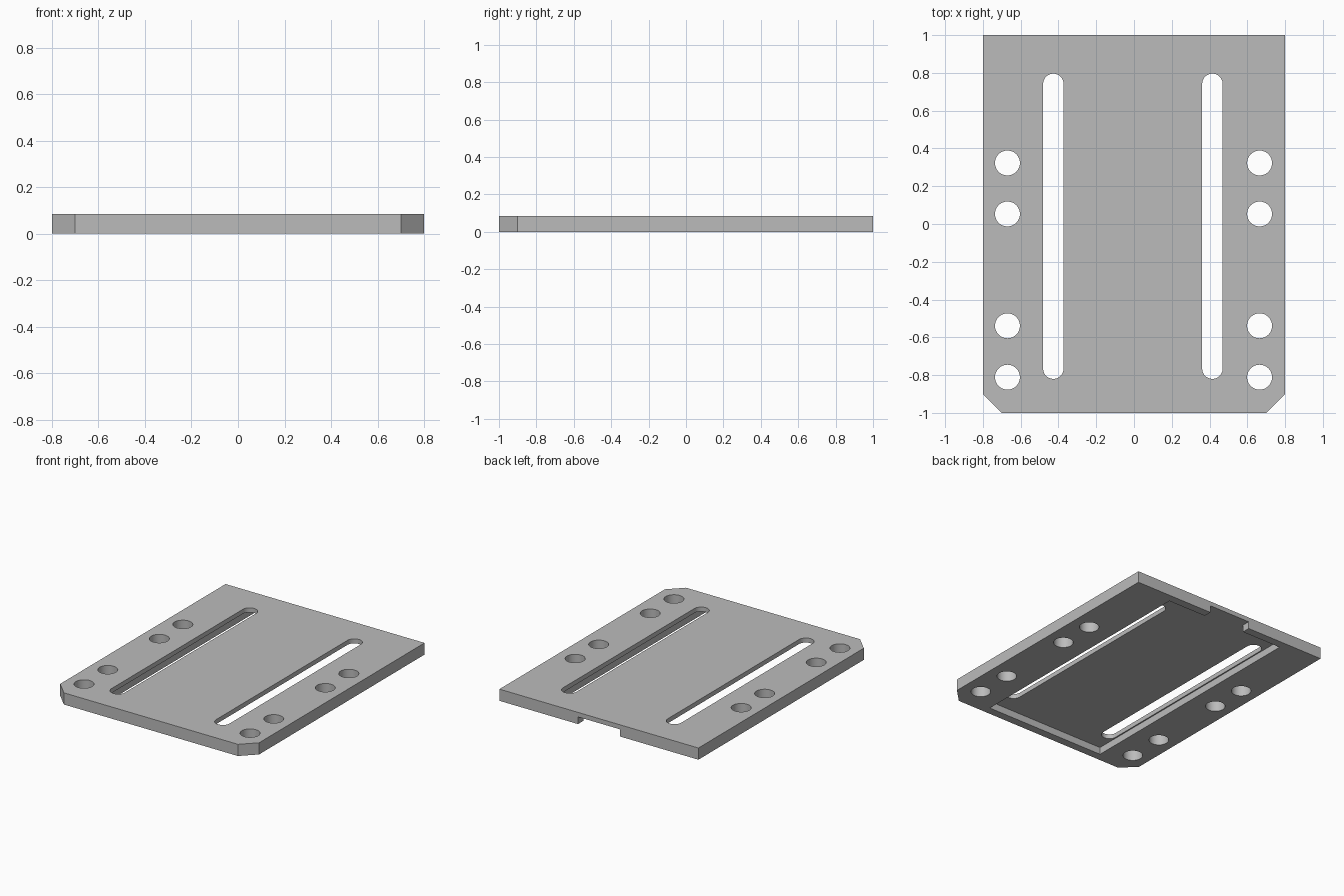
import bpy
import bmesh
from math import pi, cos, sin

old = bpy.data.objects.get("Cube")
if old:
    bpy.data.objects.remove(old, do_unlink=True)

THICK = 0.085
POCKET_DEPTH = 0.052
HOLE_R = 0.066
SLOT_R = 0.054

grey = bpy.data.materials.new("plain grey")
grey.use_nodes = True
colour = (0.5, 0.5, 0.5, 1)
grey.diffuse_color = colour
grey.node_tree.nodes["Principled BSDF"].inputs["Base Color"].default_value = colour


def prism(name, outline, z0, z1):
    """Extrude a counter-clockwise outline from z0 to z1."""
    bm = bmesh.new()
    face = bm.faces.new([bm.verts.new((x, y, z0)) for x, y in outline])
    top = bmesh.ops.extrude_face_region(bm, geom=[face])["geom"]
    bmesh.ops.translate(bm, vec=(0, 0, z1 - z0),
                        verts=[v for v in top if isinstance(v, bmesh.types.BMVert)])
    bmesh.ops.recalc_face_normals(bm, faces=bm.faces)
    mesh = bpy.data.meshes.new(name)
    bm.to_mesh(mesh)
    bm.free()
    mesh.materials.append(grey)
    obj = bpy.data.objects.new(name, mesh)
    bpy.context.collection.objects.link(obj)
    return obj


def capsule(x, y0, y1, r, n=24):
    """Outline with round ends; a circle when y0 equals y1."""
    top = [(x + r * cos(pi * i / n), y1 + r * sin(pi * i / n)) for i in range(n + 1)]
    low = [(x - r * cos(pi * i / n), y0 - r * sin(pi * i / n)) for i in range(n + 1)]
    return top + low if y1 > y0 else top[:-1] + low[:-1]


def cut(target, cutter):
    cutter.hide_render = True
    mod = target.modifiers.new(cutter.name, "BOOLEAN")
    mod.operation = "DIFFERENCE"
    mod.solver = "EXACT"
    mod.object = cutter
    bpy.context.view_layer.objects.active = target
    bpy.ops.object.modifier_apply(modifier=mod.name)
    bpy.data.objects.remove(cutter, do_unlink=True)


# Plate with chamfered front corners
plate = prism("mounting_plate", [(-0.8, 1), (-0.8, -0.9), (-0.7, -1),
                                 (0.7, -1), (0.8, -0.9), (0.8, 1)], 0, THICK)

# Underside pocket with a narrow channel out through the back edge
pocket = [(-0.49, -0.94), (0.478, -0.94), (0.478, 0.94), (0.168, 0.94),
          (0.168, 1.1), (-0.168, 1.1), (-0.168, 0.94), (-0.49, 0.94)]
cut(plate, prism("pocket_cutter", pocket, -0.1, POCKET_DEPTH))

# Long slots
for x in (-0.427, 0.415):
    cut(plate, prism("slot_cutter", capsule(x, -0.766, 0.742, SLOT_R), -0.2, 0.2))

# Round bolt holes
for x in (-0.67, 0.665):
    for y in (0.323, 0.053, -0.539, -0.811):
        cut(plate, prism("hole_cutter", capsule(x, y, y, HOLE_R), -0.2, 0.2))

# Smooth the round walls, keep the edges sharp
bpy.ops.object.select_all(action="DESELECT")
plate.select_set(True)
bpy.context.view_layer.objects.active = plate
bpy.ops.object.shade_smooth_by_angle(angle=0.5)
